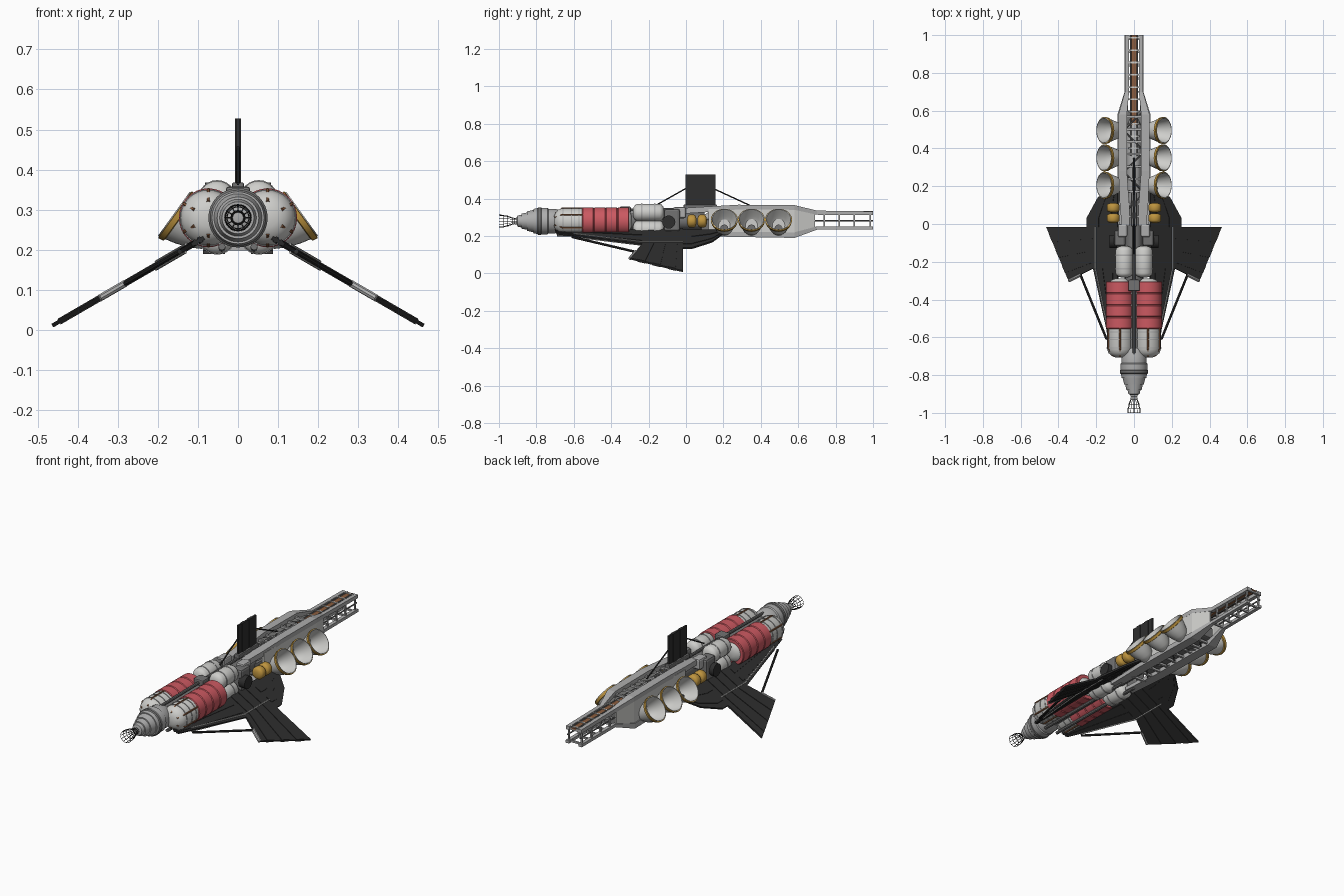
import bpy, math
from mathutils import Vector

if "Cube" in bpy.data.objects:
    bpy.data.objects.remove(bpy.data.objects["Cube"])

def mat(name, r, g, b):
    m = bpy.data.materials.new(name)
    m.diffuse_color = (r, g, b, 1)
    m.use_nodes = True
    m.node_tree.nodes["Principled BSDF"].inputs["Base Color"].default_value = m.diffuse_color
    return m

WHITE = mat("off_white", .62, .62, .60)
LIGHT = mat("light_grey", .42, .42, .42)
GREY = mat("mid_grey", .17, .17, .17)
DARK = mat("charcoal", .028, .028, .028)
RED = mat("faded_red", .60, .10, .12)
GOLD = mat("gold", .52, .30, .05)
BROWN = mat("copper_brown", .26, .11, .05)
ZC = .28                                  # height of the long axis

def mesh(name, verts, faces, m, smooth=False):
    me = bpy.data.meshes.new(name)
    me.from_pydata([tuple(v) for v in verts], [], faces)
    me.materials.append(m)
    if smooth:
        me.polygons.foreach_set("use_smooth", [True] * len(me.polygons))
        me.set_sharp_from_angle(angle=math.radians(35))
    ob = bpy.data.objects.new(name, me)
    bpy.context.collection.objects.link(ob)
    return ob

def lathe(name, profile, m, origin=(0, 0, ZC), axis=(0, 1, 0), n=24, caps=True):
    """Turn (radius, distance along axis) points around an axis."""
    o, d = Vector(origin), Vector(axis).normalized()
    u = d.cross(Vector((0, 0, 1)) if abs(d.z) < .9 else Vector((1, 0, 0))).normalized()
    w = d.cross(u)
    V, F = [], []
    for r, t in profile:
        for i in range(n):
            a = 2 * math.pi * i / n
            V.append(o + d * t + (u * math.cos(a) + w * math.sin(a)) * r)
    for j in range(len(profile) - 1):
        for i in range(n):
            k = (i + 1) % n
            F.append((j*n + i, j*n + k, (j+1)*n + k, (j+1)*n + i))
    if caps:
        F += [tuple(range(n))[::-1], tuple(range(len(V) - n, len(V)))]
    return mesh(name, V, F, m, True)

def capsule(name, x, z, y0, y1, r, m, cap=.035, n=24):
    pts = [(r * math.sin(a), y0 + cap * (1 - math.cos(a))) for a in (.35, .7, 1.1, 1.57)]
    pts += [(p, y0 + y1 - t) for p, t in reversed(pts)]
    return lathe(name, pts, m, (x, 0, z), n=n)

def rod(name, a, b, r, m, n=8):
    a, b = Vector(a), Vector(b)
    return lathe(name, [(r, 0), (r, (b - a).length)], m, a, b - a, n)

def sweep(name, path, m):
    """Rectangular beam along y; each station is (x, y, z, width, height)."""
    V, F = [], []
    for x, y, z, w, h in path:
        V += [(x + i*w/2, y, z + k*h/2) for i, k in ((-1, -1), (1, -1), (1, 1), (-1, 1))]
    for j in range(len(path) - 1):
        F += [(4*j + i, 4*j + (i+1) % 4, 4*j + 4 + (i+1) % 4, 4*j + 4 + i) for i in range(4)]
    F += [(3, 2, 1, 0), tuple(range(len(V) - 4, len(V)))]
    return mesh(name, V, F, m)

def box(name, c, s, m, bevel=0):
    ob = sweep(name, [(c[0], c[1] + k*s[1]/2, c[2], s[0], s[2]) for k in (-1, 1)], m)
    if bevel:
        b = ob.modifiers.new("edge", 'BEVEL')
        b.width, b.segments = bevel, 2
    return ob

def wing_point(s, x, y):
    return Vector((s * x, y, .21 - .58 * (x - .12)))

def slats(name, A, B, n, normal, m=DARK):
    """Ribbed panel: n slats between two polylines, alternating in thickness."""
    V, F, N = [], [], Vector(normal).normalized()
    k = len(A)
    for j in range(n):
        t = .008 if j % 2 else .005
        loop = [A[i].lerp(B[i], j / n) for i in range(k)]
        loop += [A[i].lerp(B[i], (j + 1) / n) for i in reversed(range(k))]
        b, c = len(V), 2 * k
        V += [p - N*t for p in loop] + [p + N*t for p in loop]
        F += [tuple(b + i for i in reversed(range(c))), tuple(b + c + i for i in range(c))]
        F += [(b + i, b + (i+1) % c, b + c + (i+1) % c, b + c + i) for i in range(c)]
    return mesh(name, V, F, m)

# Open lattice at the nose
cage = lathe("nose_lattice", [(.033, -1), (.032, -.975), (.028, -.955), (.018, -.93),
                              (.015, -.915), (.022, -.89)], DARK, n=12, caps=False)
w = cage.modifiers.new("lattice", 'WIREFRAME')
w.thickness = .003
# Stepped nose and core
lathe("nose_cone", [(.018, -.905), (.03, -.9), (.034, -.88), (.04, -.88), (.046, -.85), (.052, -.85),
      (.06, -.815), (.065, -.815), (.071, -.785), (.071, -.74), (.066, -.735), (.066, -.70), (.05, -.66)], LIGHT, n=32)
lathe("nose_collar", [(.069, -.795), (.074, -.79), (.074, -.775), (.069, -.77)], GREY, n=32)
lathe("core_tube", [(.045, -.7), (.045, .1)], GREY)
rod("top_spine", (0, -.69, .335), (0, .3, .345), .008, GREY)
box("spine_clamp", (0, -.325, .34), (.06, .06, .035), GREY, .006)

for s, side in ((1, "right"), (-1, "left")):
    # Large front tanks with red jackets and copper straps
    tx = s * .074
    capsule("front_tank_" + side, tx, ZC, -.71, -.285, .069, WHITE, .05, 32)
    jacket = []
    for i in range(4):
        y = -.555 + i * .063
        jacket += [(.070, y), (.0735, y + .004), (.0735, y + .058), (.070, y + .062)]
    lathe("tank_jacket_" + side, jacket, RED, (tx, 0, ZC), n=32)
    for y in (-.66, -.615, -.575):
        lathe("tank_ring_" + side, [(.068, y), (.0715, y), (.0715, y + .006), (.068, y + .006)],
              LIGHT, (tx, 0, ZC), n=32)
    for k in range(6):
        a = math.radians(30 + 60 * k)
        q = lambda r, y: (tx + r * math.cos(a), y, ZC + r * math.sin(a))
        rod("tank_strap_" + side, q(.070, -.66), q(.070, -.55), .0045, BROWN, 6)
        rod("tank_cap_strap_" + side, q(.04, -.70), q(.070, -.66), .0045, BROWN, 6)
    # Middle tanks, stacked
    for z, lvl in ((.326, "upper"), (.236, "lower")):
        capsule("middle_tank_%s_%s" % (lvl, side), s * .052, z, -.285, -.115, .046, WHITE, .025)
        for y in (-.24, -.17):
            lathe("middle_tank_band", [(.044, y), (.048, y), (.048, y + .008), (.044, y + .008)],
                  LIGHT, (s * .052, 0, z))
    # Equipment bay with side drum
    box("bay_block_" + side, (s * .075, -.075, .285), (.06, .085, .12), GREY, .012)
    box("bay_cover_" + side, (s * .06, -.035, .325), (.05, .07, .06), LIGHT, .01)
    rod("side_drum_" + side, (s * .09, -.092, .275), (s * .13, -.092, .275), .035, DARK, 20)
    # Gold tanks
    for y in (.005, .06):
        capsule("gold_tank_" + side, s * .11, ZC, y, y + .052, .034, GOLD, .014)
    # Large open bells
    d = (s * .81, 0, .585)
    for y in (.205, .35, .495):
        o = (s * .16, y, .29)
        lathe("bell_" + side, [(.012, -.118), (.03, -.108), (.046, -.08), (.058, -.045), (.065, -.015),
              (.068, 0), (.065, 0), (.061, -.017), (.054, -.045), (.042, -.077), (.026, -.1), (.004, -.106)],
              WHITE, o, d, 32)
        lathe("bell_rim_" + side, [(.064, -.02), (.070, -.018), (.072, -.004), (.067, -.003)],
              GOLD, o, d, 32, False)
        rod("bell_mount", (s * .04, y, .24), (s * .09, y, .24), .022, GREY, 12)
    # Rear hull beams, tapering to the tail boom
    sweep("top_beam_" + side, [(s*.045, -.01, .335, .04, .03), (s*.05, .1, .342, .05, .03),
          (s*.06, .28, .355, .045, .025), (s*.06, .58, .353, .045, .025),
          (s*.037, .70, .325, .022, .022), (s*.037, 1, .322, .022, .020)], LIGHT)
    sweep("bottom_beam_" + side, [(s*.05, -.1, .215, .05, .02), (s*.06, .15, .21, .055, .025),
          (s*.06, .58, .205, .055, .03), (s*.04, .70, .243, .02, .018), (s*.04, 1, .243, .02, .016)], LIGHT)
    sweep("side_web_" + side, [(s*.072, .12, .28, .015, .13), (s*.075, .58, .28, .015, .14),
          (s*.045, .69, .28, .008, .075)], WHITE)
    rod("boom_rail_" + side, (s * .04, .66, .283), (s * .04, 1, .283), .004, GREY)
    for y in (.74, .82, .90, .985):
        box("boom_post_" + side, (s * .04, y, .282), (.009, .009, .08), LIGHT)
    # Keel rails under the tanks
    rod("keel_rail_" + side, (s * .04, -.69, .208), (s * .04, -.05, .202), .009, GREY)

    # Ribbed radiator wings
    P = lambda x, y: wing_point(s, x, y)
    nrm = (s * .58, 0, 1)
    slats("main_wing_" + side, [P(.07, -.235), P(.215, -.235), P(.345, -.30)],
          [P(.07, -.015), P(.215, -.015), P(.463, -.015)], 7, nrm)
    slats("forward_wing_" + side, [P(.085, -.70), P(.085, -.235)], [P(.115, -.69), P(.215, -.235)], 5, nrm)
    slats("aft_wing_" + side, [P(.085, -.015), P(.085, .03), P(.085, .13), P(.085, .2)],
          [P(.25, -.015), P(.25, .03), P(.19, .14), P(.115, .2)], 5, nrm)
    up = Vector((0, 0, .01))
    for k in (-1, 1):
        rod("wing_hinge_" + side, P(.205, -.235) + up*k, P(.205, -.015) + up*k, .003, WHITE, 6)
        rod("wing_edge_" + side, P(.13, -.60) + up*k, P(.205, -.235) + up*k, .003, WHITE, 6)
    rod("wing_brace_" + side, P(.285, -.265), P(.145, -.61), .0065, DARK)
    rod("brace_sleeve_" + side, P(.345, -.30), P(.28, -.268), .009, LIGHT)

# Hull inside, cross frames and bracing
box("hull_core", (0, .34, .255), (.10, .52, .07), GREY, .01)
lathe("inner_tank", [(.02, .1), (.038, .13), (.038, .52), (.02, .56)], LIGHT, (0, 0, .295))
for i in range(9):
    y = .04 + i * .066
    box("hull_frame", (0, y, .345), (.09, .012, .012), LIGHT)
    box("belly_frame", (0, y, .205), (.09, .012, .012), LIGHT)
for i in range(5):
    y, k = .06 + i * .11, (-1) ** i
    rod("hull_diagonal", (-.05 * k, y, .34), (.05 * k, y + .1, .34), .004, GREY, 6)
    rod("belly_diagonal", (-.05 * k, y, .205), (.05 * k, y + .1, .205), .004, GREY, 6)
# Tail boom ladder with copper track
box("track", (0, .68, .326), (.026, .64, .008), BROWN)
for x in (-.017, .017):
    rod("track_rail", (x, .36, .33), (x, 1, .33), .004, GREY, 6)
for i in range(10):
    y = .40 + i * .065
    box("track_rung", (0, y, .329), (.06, .008, .008), WHITE)
for i in range(5):
    box("boom_rung", (0, .70 + i * .07, .243), (.07, .010, .010), LIGHT)
box("boom_end", (0, .992, .322), (.09, .012, .016), LIGHT)

# Dorsal radiator fin and its stays
V3 = Vector
slats("dorsal_fin", [V3((0, -.003, .365)), V3((0, -.003, .528))],
      [V3((0, .157, .365)), V3((0, .157, .528))], 5, (1, 0, 0))
box("fin_base", (0, .077, .356), (.03, .18, .024), GREY, .004)
rod("fin_stay_front", (0, -.16, .365), (0, 0, .455), .004, DARK, 6)
rod("fin_stay_back", (0, .155, .45), (0, .35, .36), .004, DARK, 6)
